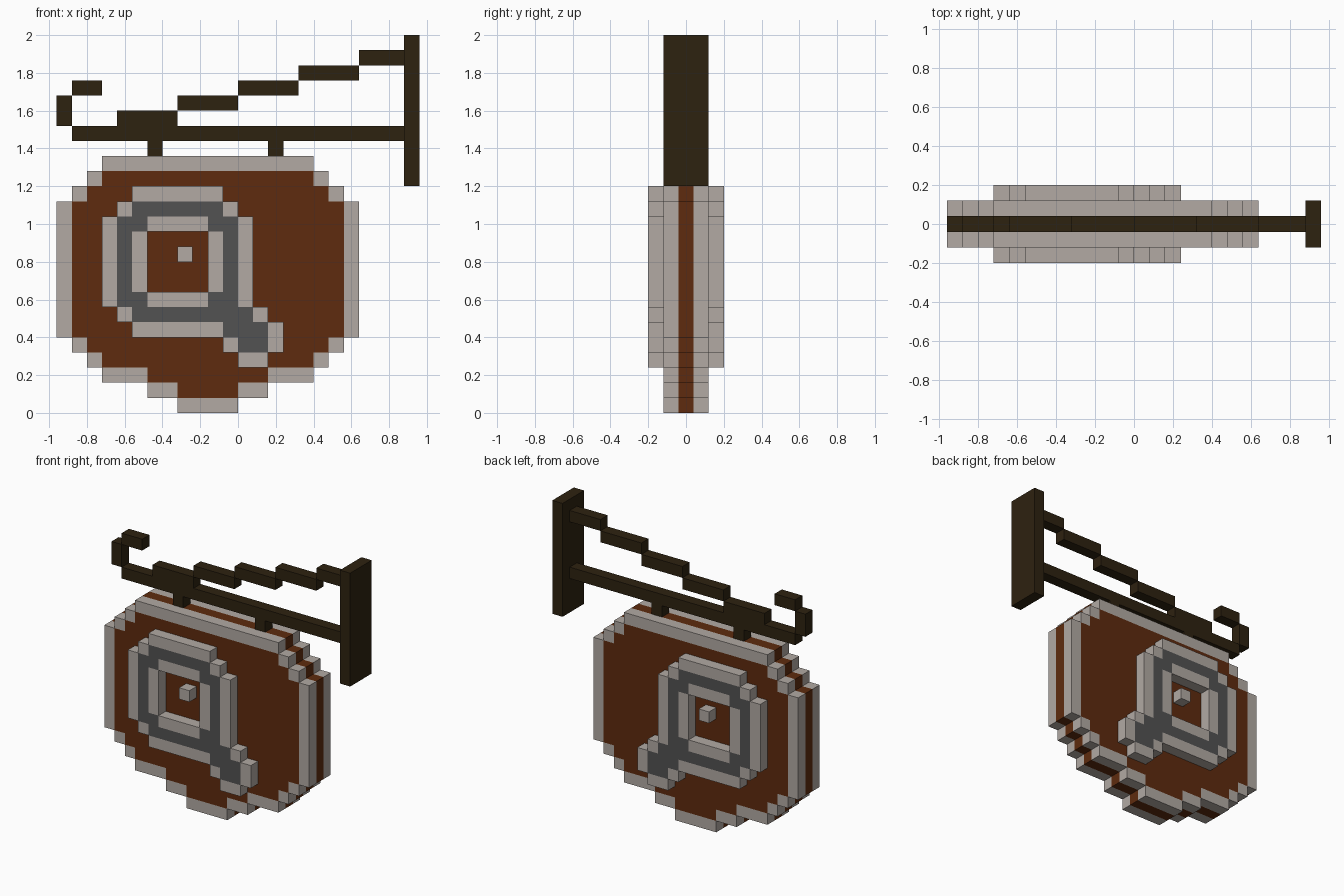
import bpy, bmesh
from mathutils import Vector

old = bpy.data.objects.get("Cube")
if old:
    bpy.data.objects.remove(old)

U = 0.08          # block size
X0 = -0.96        # left edge of column 0


def material(name, rgb):
    m = bpy.data.materials.new(name)
    m.use_nodes = True
    m.diffuse_color = (*rgb, 1)
    bsdf = m.node_tree.nodes["Principled BSDF"]
    bsdf.inputs["Base Color"].default_value = (*rgb, 1)
    bsdf.inputs["Roughness"].default_value = 0.9
    return m


brown = material("brown wood", (0.112, 0.024, 0.0044))
pale = material("pale trim", (0.445, 0.402, 0.371))
grey = material("dark grey", (0.084, 0.084, 0.084))
iron = material("dark iron", (0.027, 0.016, 0.0052))


def block(c0, c1, r0, r1):
    """Cells of a rectangle, both ends included."""
    return {(c, r) for c in range(c0, c1 + 1) for r in range(r0, r1 + 1)}


def union(*rects):
    return set().union(*(block(*r) for r in rects))


def deep(cells, layers):
    return {(c, y, r) for c, r in cells for y in layers}


# Board outline: rows from the bottom up as (first column, last column)
spans = [(8, 11), (6, 13), (3, 16), (2, 17), (1, 18)] + [(0, 19)] * 9 \
    + [(1, 18), (2, 17), (3, 16)]
outline = {(c, r) for r, (a, b) in enumerate(spans) for c in range(a, b + 1)}

# Stepped rim running round the outline
rim = union((3, 16, 16, 16), (0, 0, 5, 13), (19, 19, 5, 13), (3, 5, 2, 2),
            (14, 16, 2, 2), (6, 7, 1, 1), (12, 13, 1, 1), (8, 11, 0, 0))
for c, r in ((1, 14), (2, 15), (1, 4), (2, 3)):
    rim |= {(c, r), (19 - c, r)}

# Raised ring with a short tail
ring_fill = union((5, 10, 13, 13), (4, 11, 7, 12), (5, 12, 6, 6),
                  (11, 13, 5, 5), (12, 13, 4, 4)) - union((5, 10, 8, 11), (6, 9, 7, 12))
ring_trim = union((5, 10, 14, 14), (4, 4, 13, 13), (11, 11, 13, 13),
                  (3, 3, 7, 12), (12, 12, 7, 12), (4, 4, 6, 6), (5, 10, 5, 5),
                  (13, 13, 6, 6), (14, 14, 4, 5), (11, 11, 4, 4), (12, 13, 3, 3),
                  (6, 9, 12, 12), (6, 9, 7, 7), (5, 5, 8, 11), (10, 10, 8, 11))

# Bracket pieces
stairs = union((4, 7, 19, 19), (8, 11, 20, 20), (12, 15, 21, 21),
               (16, 19, 22, 22), (20, 22, 23, 23))

parts = [
    ("board", brown, deep(outline - rim, (-1, 0, 1)) | deep(rim, (0,))),
    ("board_rim", pale, deep(rim, (-1, 1))),
    ("ring_fill", grey, deep(ring_fill, (-2, 2))),
    ("ring_trim", pale, deep(ring_trim, (-2, 2))),
    ("centre_stud", pale, deep({(8, 10)}, (-2, 2))),
    ("wall_post", iron, deep(block(23, 23, 15, 24), (-1, 0, 1))),
    ("hanging_bar", iron, deep(block(1, 22, 18, 18), (0,))),
    ("hangers", iron, deep(union((6, 6, 17, 17), (14, 14, 17, 17)), (0,))),
    ("stepped_brace", iron, deep(stairs, (0,))),
    ("curled_end", iron, deep(union((0, 0, 19, 20), (1, 2, 21, 21)), (0,))),
]
solid = set().union(*(cells for _, _, cells in parts))


def build(name, mat, cells):
    """Skin the blocks, leaving out faces buried against other blocks."""
    bm = bmesh.new()
    for cell in sorted(cells):
        centre = Vector(cell)
        for axis in range(3):
            for sign in (-1, 1):
                n = Vector((0, 0, 0))
                n[axis] = sign
                if tuple(int(v) for v in centre + n) in solid:
                    continue
                u = Vector((0, 0, 0))
                u[(axis + 1) % 3] = 0.5
                w = n.cross(u)
                mid = centre + n * 0.5
                quad = [mid - u - w, mid + u - w, mid + u + w, mid - u + w]
                bm.faces.new([bm.verts.new((X0 + (p.x + 0.5) * U, p.y * U,
                                            (p.z + 0.5) * U)) for p in quad])
    bmesh.ops.remove_doubles(bm, verts=bm.verts, dist=0.001)
    me = bpy.data.meshes.new(name)
    bm.to_mesh(me)
    bm.free()
    me.materials.append(mat)
    ob = bpy.data.objects.new(name, me)
    bpy.context.collection.objects.link(ob)


for part in parts:
    build(*part)
